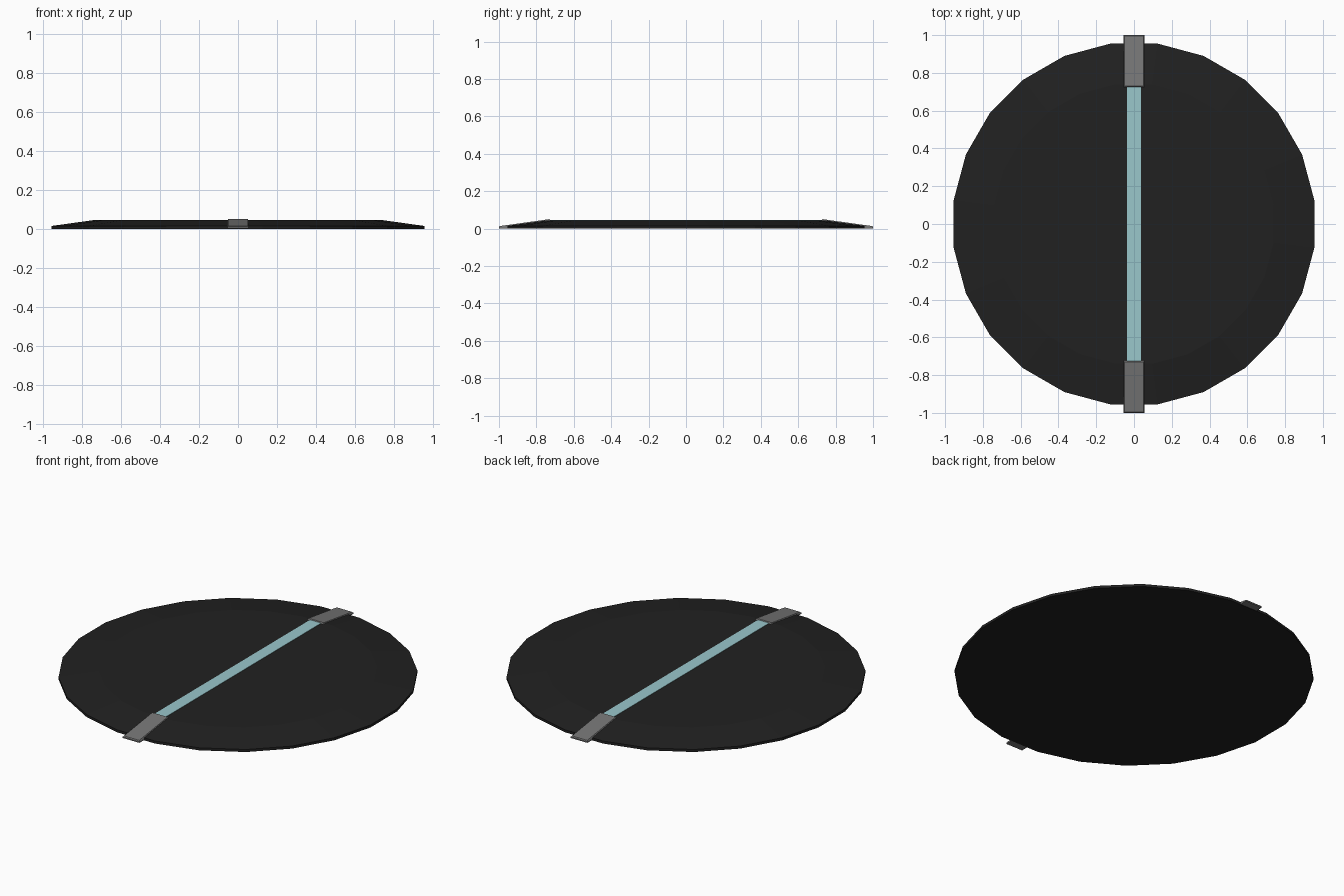
import bpy, bmesh, math

if "Cube" in bpy.data.objects:
    bpy.data.objects.remove(bpy.data.objects["Cube"])


def material(name, rgb):
    m = bpy.data.materials.new(name)
    m.diffuse_color = (*rgb, 1)
    m.use_nodes = True
    m.node_tree.nodes["Principled BSDF"].inputs["Base Color"].default_value = m.diffuse_color
    return m


def finish(bm, name, mat):
    bmesh.ops.recalc_face_normals(bm, faces=bm.faces)
    me = bpy.data.meshes.new(name)
    bm.to_mesh(me)
    bm.free()
    ob = bpy.data.objects.new(name, me)
    bpy.context.collection.objects.link(ob)
    me.materials.append(mat)
    return ob


def loft(name, rings, mat):
    """Join equal-sized point rings into a closed solid."""
    bm = bmesh.new()
    loops = [[bm.verts.new(p) for p in ring] for ring in rings]
    n = len(loops[0])
    for a, b in zip(loops, loops[1:]):
        for i in range(n):
            j = (i + 1) % n
            bm.faces.new((a[i], a[j], b[j], b[i]))
    bm.faces.new(loops[0])
    bm.faces.new(loops[-1])
    return finish(bm, name, mat)


black = material("black", (0.015, 0.015, 0.015))
grey = material("grey", (0.18, 0.18, 0.18))
teal = material("pale_teal", (0.32, 0.57, 0.60))

# Bevelled 24-sided disc
SIDES = 24


def circle(r, z):
    angles = [math.tau * (i + 0.5) / SIDES for i in range(SIDES)]
    return [(r * math.cos(a), r * math.sin(a), z) for a in angles]


loft("disc_body", [circle(0.963, 0), circle(0.963, 0.015), circle(0.746, 0.045)], black)


# Sloping end clips, slightly narrower on top
def clip_ring(w, y0, z0, y1, z1, s):
    return [(-w, s * y0, z0), (w, s * y0, z0), (w, s * y1, z1), (-w, s * y1, z1)]


for name, s in (("front_clip", -1), ("back_clip", 1)):
    loft(name, [clip_ring(0.055, 0.72, 0.002, 1.0, 0.002, s),
                clip_ring(0.055, 0.72, 0.042, 1.0, 0.009, s),
                clip_ring(0.05, 0.73, 0.051, 0.995, 0.014, s)], grey)

# Light strip across the top
w, y = 0.036, 0.73
loft("light_strip", [[(-w, -y, z), (w, -y, z), (w, y, z), (-w, y, z)]
                     for z in (0.04, 0.047)], teal)
